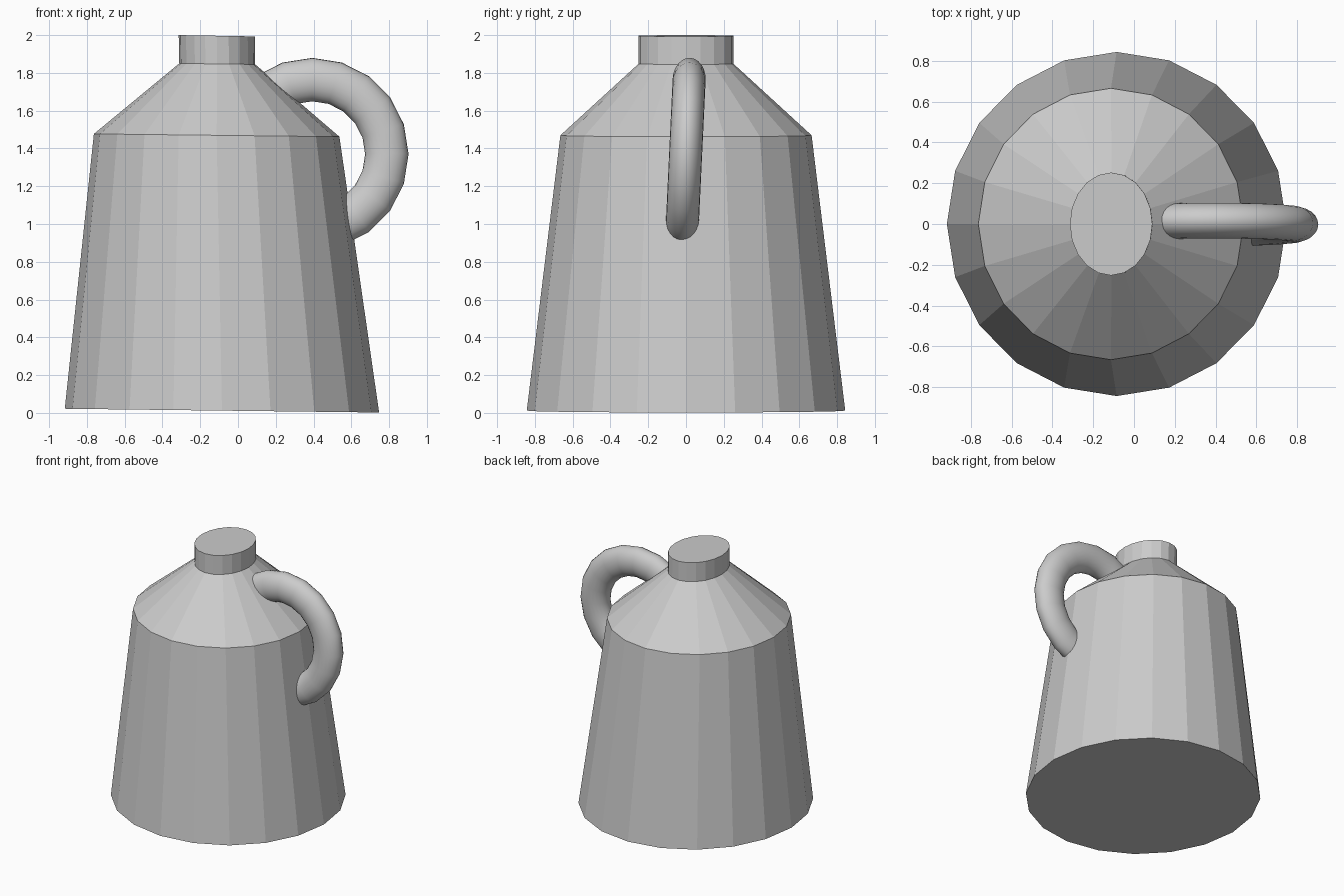
import bpy, bmesh
from math import pi, cos, sin, radians

if "Cube" in bpy.data.objects:
    bpy.data.objects.remove(bpy.data.objects["Cube"])

SIDES = 20


def lofted_body(name, rings):
    """Loft slightly tilted elliptical rings: (x centre, x radius, y radius, z left, z right)."""
    bm = bmesh.new()
    loops = []
    for cx, rx, ry, zl, zr in rings:
        loop = []
        for i in range(SIDES):
            a = 2 * pi * i / SIDES
            z = (zl + zr) / 2 + (zr - zl) / 2 * cos(a)
            loop.append(bm.verts.new((cx + rx * cos(a), ry * sin(a), z)))
        loops.append(loop)
    for lo, hi in zip(loops, loops[1:]):
        for i in range(SIDES):
            j = (i + 1) % SIDES
            bm.faces.new((lo[i], lo[j], hi[j], hi[i]))
    bm.faces.new(loops[0][::-1])
    bm.faces.new(loops[-1])
    mesh = bpy.data.meshes.new(name)
    bm.to_mesh(mesh)
    bm.free()
    obj = bpy.data.objects.new(name, mesh)
    bpy.context.collection.objects.link(obj)
    return obj


# Jug: tapered wall, sloped shoulder and short closed neck
lofted_body("jug_body", [
    (-0.085, 0.832, 0.843, 0.022, 0.002),
    (-0.113, 0.650, 0.665, 1.477, 1.462),
    (-0.110, 0.201, 0.252, 1.850, 1.845),
    (-0.112, 0.202, 0.252, 2.000, 1.993),
])

# Handle: flattened ring, leaning slightly, half sunk into the jug
bpy.ops.mesh.primitive_torus_add(
    major_segments=SIDES, minor_segments=24, major_radius=0.395, minor_radius=0.115,
    location=(0.393, -0.002, 1.37), rotation=(radians(87.3), 0, 0))
handle = bpy.context.object
handle.name = "handle"
handle.scale = (1, 1, 0.76)
bpy.ops.object.shade_smooth()
